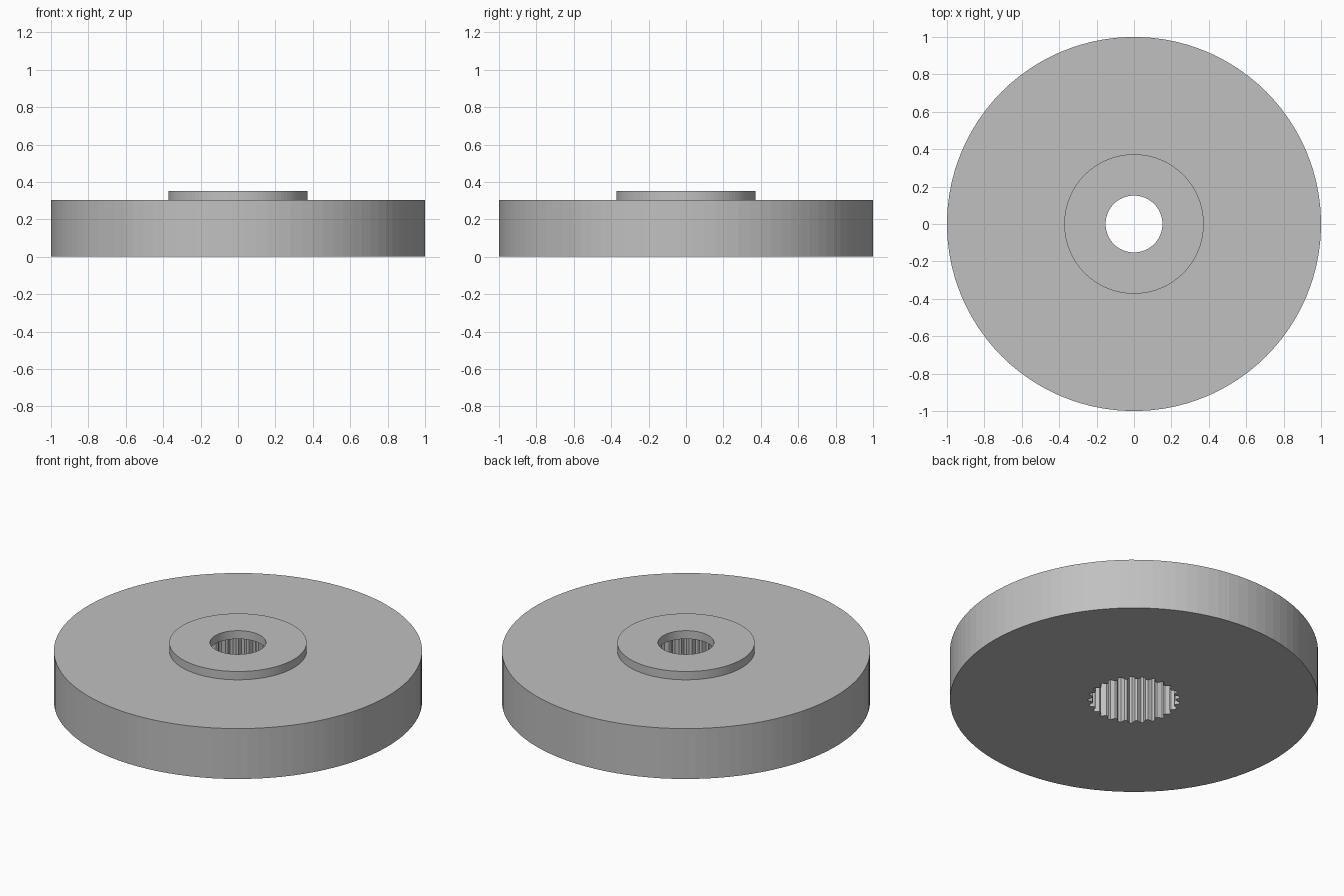
import bpy
import bmesh
from math import cos, sin, pi

cube = bpy.data.objects.get("Cube")
if cube:
    bpy.data.objects.remove(cube, do_unlink=True)

TEETH = 25
SEGMENTS = TEETH * 4
DISC_TOP, BOSS_TOP = 0.302, 0.352
DISC_R, BOSS_R, BORE_R = 1.0, 0.373, 0.152
ROOT_R, TIP_R = 0.226, 0.25

# Plain grey material
grey = bpy.data.materials.new("grey")
grey.use_nodes = True
colour = (0.53, 0.53, 0.53, 1)
grey.diffuse_color = colour
grey.node_tree.nodes["Principled BSDF"].inputs["Base Color"].default_value = colour


def ring(bm, z, inner, outer=None):
    """One loop of vertices; with an outer radius it becomes toothed."""
    verts = []
    for i in range(SEGMENTS):
        a = pi / 2 + (i - 1.5) * 2 * pi / SEGMENTS
        r = outer if outer and i % 4 in (1, 2) else inner
        verts.append(bm.verts.new((r * cos(a), r * sin(a), z)))
    return verts


# Disc, raised boss, screw bore and splined pocket as one closed shell
bm = bmesh.new()
rings = [
    ring(bm, 0, DISC_R),
    ring(bm, DISC_TOP, DISC_R),
    ring(bm, DISC_TOP, BOSS_R),
    ring(bm, BOSS_TOP, BOSS_R),
    ring(bm, BOSS_TOP, BORE_R),
    ring(bm, DISC_TOP, BORE_R),
    ring(bm, DISC_TOP, ROOT_R, TIP_R),
    ring(bm, 0, ROOT_R, TIP_R),
]
for low, high in zip(rings, rings[1:] + rings[:1]):
    for i in range(SEGMENTS):
        j = (i + 1) % SEGMENTS
        bm.faces.new((low[i], low[j], high[j], high[i]))
bmesh.ops.recalc_face_normals(bm, faces=bm.faces)

mesh = bpy.data.meshes.new("splined_wheel")
bm.to_mesh(mesh)
bm.free()
mesh.materials.append(grey)
wheel = bpy.data.objects.new("splined_wheel", mesh)
bpy.context.collection.objects.link(wheel)
